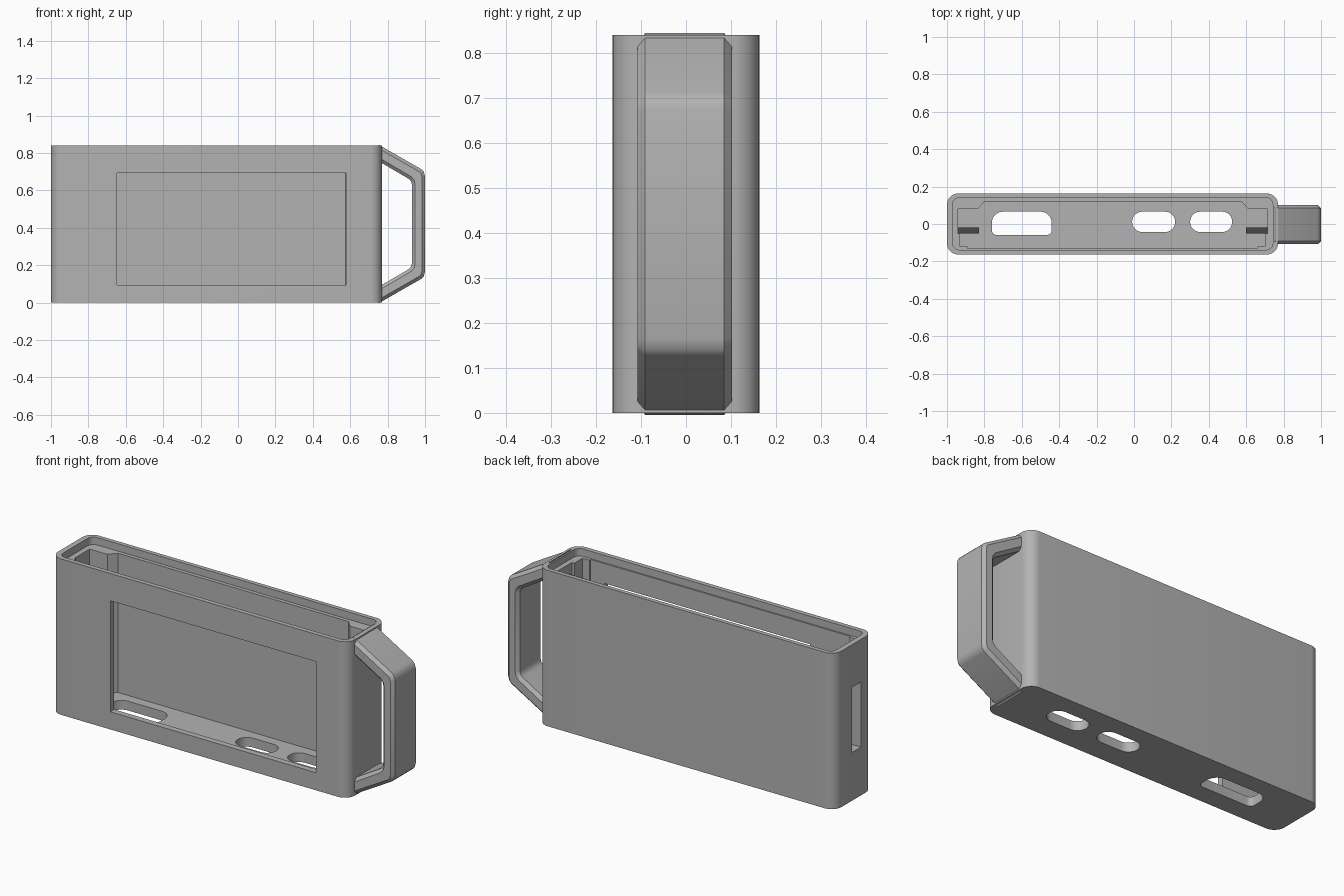
import bpy, bmesh, math
from mathutils import Vector

cube = bpy.data.objects.get("Cube")
if cube:
    bpy.data.objects.remove(cube, do_unlink=True)

grey = bpy.data.materials.new("plain grey")
grey.use_nodes = True
COLOUR = (0.45, 0.45, 0.45, 1)
grey.diffuse_color = COLOUR
grey.node_tree.nodes["Principled BSDF"].inputs["Base Color"].default_value = COLOUR


def prism(name, pts, lo, hi, axis="z", bevel=0):
    """Extrude a 2D outline between lo and hi along an axis."""
    place = {"z": lambda a, b: Vector((a, b, lo)),
             "y": lambda a, b: Vector((a, lo, b)),
             "x": lambda a, b: Vector((lo, a, b))}[axis]
    i = "xyz".index(axis)
    bm = bmesh.new()
    face = bm.faces.new([bm.verts.new(place(a, b)) for a, b in pts])
    out = bmesh.ops.extrude_face_region(bm, geom=[face])
    for v in out["geom"]:
        if isinstance(v, bmesh.types.BMVert):
            v.co[i] = hi
    if bevel:
        rims = [e for e in bm.edges if abs(e.verts[0].co[i] - e.verts[1].co[i]) < 1e-5]
        bmesh.ops.bevel(bm, geom=rims, offset=bevel, segments=1, affect="EDGES")
    bmesh.ops.recalc_face_normals(bm, faces=bm.faces)
    mesh = bpy.data.meshes.new(name)
    bm.to_mesh(mesh)
    bm.free()
    mesh.materials.append(grey)
    ob = bpy.data.objects.new(name, mesh)
    bpy.context.collection.objects.link(ob)
    return ob


def rounded(x0, x1, y0, y1, r, r_low=None, n=8):
    """Rounded rectangle; r_low is the radius of the low corners."""
    low = r if r_low is None else r_low
    pts = []
    for x, y, sx, sy, q, rad in ((x1, y1, -1, -1, 0, r), (x0, y1, 1, -1, 1, r),
                                 (x0, y0, 1, 1, 2, low), (x1, y0, -1, 1, 3, low)):
        for k in range(n + 1):
            t = math.pi / 2 * (q + k / n)
            pts.append((x + sx * rad + rad * math.cos(t), y + sy * rad + rad * math.sin(t)))
    return pts


def activate(ob):
    bpy.ops.object.select_all(action="DESELECT")
    ob.select_set(True)
    bpy.context.view_layer.objects.active = ob


def cut(ob, cutter):
    cutter.hide_render = True
    mod = ob.modifiers.new("cut", "BOOLEAN")
    mod.operation, mod.solver, mod.object = "DIFFERENCE", "EXACT", cutter
    activate(ob)
    bpy.ops.object.modifier_apply(modifier=mod.name)
    bpy.data.objects.remove(cutter, do_unlink=True)


# Case shell with stepped cavity and recessed rim
case = prism("case", rounded(-1, 0.77, -0.163, 0.163, 0.06), 0, 0.84)
cavity = [(-0.89, -0.13), (0.66, -0.13), (0.66, -0.12), (0.70, -0.12), (0.70, -0.05),
          (0.715, -0.05), (0.715, 0.08), (0.61, 0.08), (0.575, 0.12), (-0.80, 0.12),
          (-0.835, 0.08), (-0.94, 0.08), (-0.94, -0.05), (-0.93, -0.05),
          (-0.93, -0.12), (-0.89, -0.12)]
cut(case, prism("cavity", cavity, 0.05, 1))
cut(case, prism("rim", rounded(-0.97, 0.742, -0.138, 0.14, 0.035), 0.80, 1))

# Front window and end slot
window = [(-0.647, 0.095), (0.578, 0.095), (0.578, 0.693), (-0.647, 0.693)]
cut(case, prism("window", window, -0.3, -0.11, "y"))
slot = [(-0.06, 0.26), (0.015, 0.26), (0.015, 0.61), (-0.06, 0.61)]
cut(case, prism("slot", slot, -1.1, -0.92, "x"))

# Floor openings
for x0, x1, y0, y1, r, low in ((-0.76, -0.44, -0.058, 0.066, 0.06, 0.025),
                               (-0.01, 0.22, -0.043, 0.066, 0.054, 0.054),
                               (0.30, 0.525, -0.043, 0.066, 0.054, 0.054)):
    cut(case, prism("opening", rounded(x0, x1, y0, y1, r, low), -0.1, 0.1))

# Sloped guide ribs at both ends of the cavity
rib = [(-0.05, 0.05), (-0.02, 0.05), (-0.02, 0.75), (-0.05, 0.68)]
prism("left_rib", rib, 0.60, 0.72, "x")
prism("right_rib", rib, -0.945, -0.83, "x")

# Carrying handle, mirrored about mid height
MID = 0.42
outer = [(0.75, 0.845), (0.98, 0.713), (0.993, 0.70), (1.0, 0.675)]
inner = [(0.93, 0.63), (0.926, 0.647), (0.915, 0.66), (0.75, 0.757)]


def flip(pts):
    return [(x, 2 * MID - z) for x, z in reversed(pts)]


handle = prism("handle", outer + flip(outer) + flip(inner) + inner,
               -0.108, 0.102, "y", bevel=0.017)

for ob in (case, handle):
    activate(ob)
    bpy.ops.object.shade_smooth_by_angle(angle=math.radians(30))
